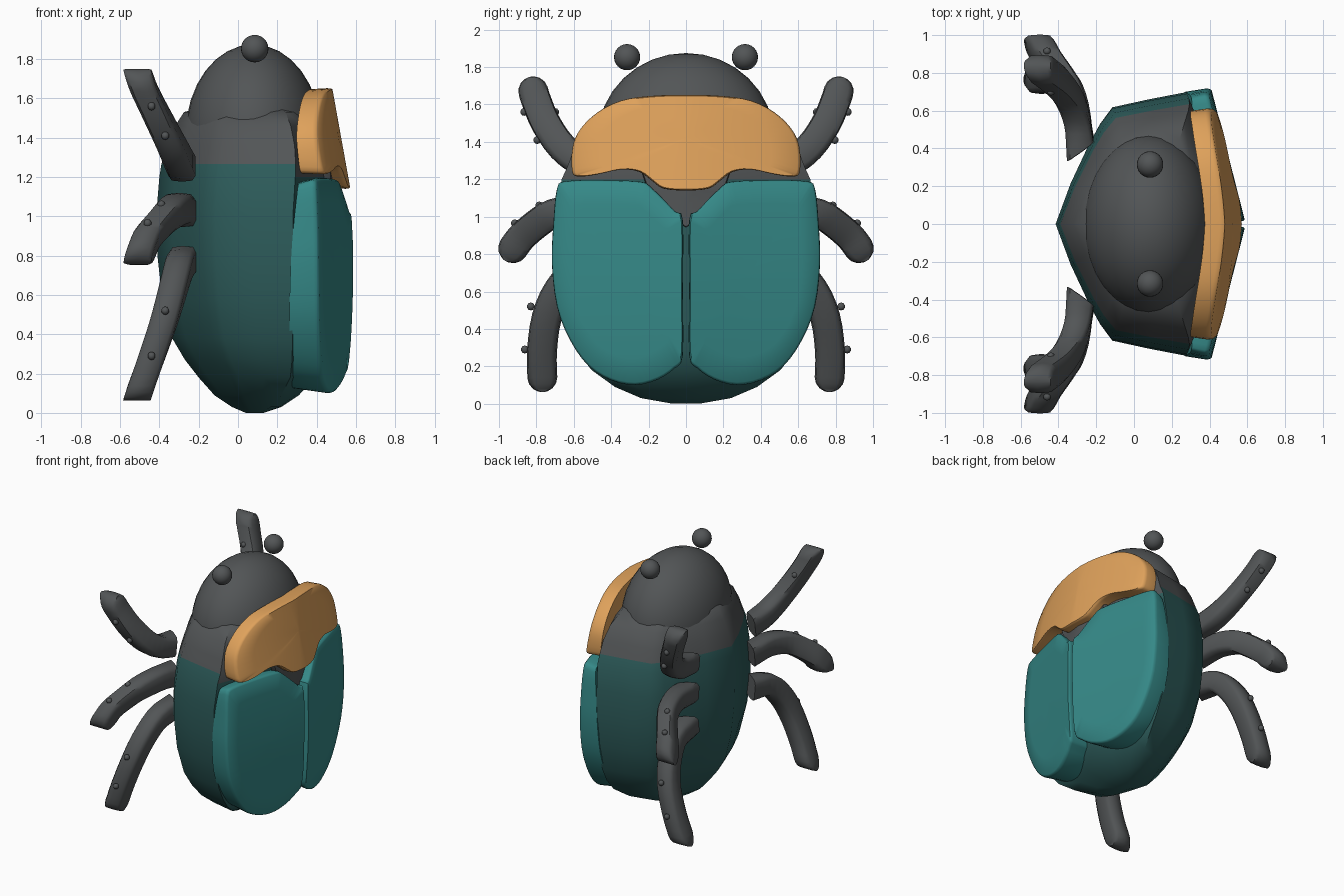
import bpy, bmesh, math
from mathutils import Vector

if "Cube" in bpy.data.objects:
    bpy.data.objects.remove(bpy.data.objects["Cube"])


def material(name, rgb):
    m = bpy.data.materials.new(name)
    m.diffuse_color = (*rgb, 1)
    m.use_nodes = True
    m.node_tree.nodes["Principled BSDF"].inputs["Base Color"].default_value = m.diffuse_color
    return m


GREY = material("charcoal", (0.085, 0.091, 0.094))
TEAL = material("teal", (0.036, 0.25, 0.245))
DARK = material("dark_teal", (0.026, 0.105, 0.102))
AMBER = material("amber", (0.74, 0.36, 0.105))


def finish(bm, name, mats, angle=40):
    bmesh.ops.recalc_face_normals(bm, faces=bm.faces)
    me = bpy.data.meshes.new(name)
    bm.to_mesh(me)
    bm.free()
    for m in mats:
        me.materials.append(m)
    ob = bpy.data.objects.new(name, me)
    bpy.context.collection.objects.link(ob)
    bpy.context.view_layer.objects.active = ob
    ob.select_set(True)
    bpy.ops.object.shade_smooth_by_angle(angle=math.radians(angle))
    ob.select_set(False)
    return ob


def loft(bm, rings):
    """Skin closed rings of equal length and cap both ends."""
    loops = [[bm.verts.new(p) for p in r] for r in rings]
    n = len(loops[0])
    for a, b in zip(loops, loops[1:]):
        for i in range(n):
            bm.faces.new((a[i], a[(i + 1) % n], b[(i + 1) % n], b[i]))
    bm.faces.new(loops[0])
    bm.faces.new(loops[-1][::-1])


def sphere(bm, centre, r, seg=24, scale=(1, 1, 1)):
    res = bmesh.ops.create_uvsphere(bm, u_segments=seg, v_segments=seg // 2, radius=r)
    for v in res["verts"]:
        v.co = Vector(c + s * k for c, s, k in zip(centre, v.co, scale))


def smooth_path(pts, steps=3, closed=False):
    """Catmull-Rom samples through the points."""
    p = [Vector(q) for q in pts]
    if closed:
        p = [p[-1]] + p + p[:2]
    else:
        p = [2 * p[0] - p[1]] + p + [2 * p[-1] - p[-2]]
    out = []
    for a, b, c, d in zip(p, p[1:], p[2:], p[3:]):
        for i in range(steps):
            t = i / steps
            out.append(0.5 * (2 * b + (c - a) * t + (2 * a - 5 * b + 4 * c - d) * t * t
                              + (3 * b - a - 3 * c + d) * t ** 3))
    return out if closed else out + [p[-2]]


def shell(name, outline, centre, outer, inner, mat, side=1, taper=0.98):
    """Curved plate: a (y, z) outline with a soft rim, domed by outer(y, z)."""
    cy, cz = centre

    def ring(k, depth):
        pts = [(cy + (y - cy) * k, cz + (z - cz) * k) for y, z in outline]
        return [(depth(y, z), side * y, z) for y, z in pts]

    rings = [ring(0.05, inner), ring(0.5, inner), ring(taper, inner),
             ring(1, lambda y, z: outer(y, z) - 0.025),
             ring(0.993, lambda y, z: outer(y, z) - 0.008)]
    rings += [ring(k, outer) for k in (0.975, 0.75, 0.5, 0.25, 0.03)]
    bm = bmesh.new()
    loft(bm, rings)
    return finish(bm, name, [mat], 50)


# Body: rings of (z, half width, x min, x max); grey above the abdomen line
levels = [(0.0, 0.07, 0.04, 0.13), (0.03, 0.24, -0.03, 0.22), (0.09, 0.38, -0.12, 0.31),
          (0.18, 0.505, -0.20, 0.39), (0.27, 0.575, -0.27, 0.42), (0.38, 0.63, -0.335, 0.44),
          (0.58, 0.68, -0.385, 0.455), (0.80, 0.698, -0.41, 0.46), (1.02, 0.69, -0.415, 0.465),
          (1.20, 0.665, -0.40, 0.475), (1.265, 0.635, -0.39, 0.475), (1.36, 0.60, -0.36, 0.46),
          (1.46, 0.54, -0.32, 0.425), (1.53, 0.45, -0.275, 0.38), (1.56, 0.34, -0.18, 0.30)]
half = [(0.09, 0.31), (0.20, 0.61), (0.265, 0.76), (0.34, 0.885), (0.56, 0.945),
        (0.79, 1.0), (0.88, 0.70), (0.96, 0.32)]
section = [(0, 0)] + half + [(1, 0)] + [(f, -g) for f, g in reversed(half)]
bm = bmesh.new()
loft(bm, [[(x0 + (x1 - x0) * f, w * g, z) for f, g in section] for z, w, x0, x1 in levels])
for f in bm.faces:
    c = f.calc_center_median()
    f.material_index = int(c.z > 1.265 or (c.z > 1.2 and c.x > 0.27))
finish(bm, "body", [DARK, GREY], 50)

# Head dome
bm = bmesh.new()
sphere(bm, (0.078, 0, 1.415), 1, 32, (0.345, 0.473, 0.46))
finish(bm, "head", [GREY])

# Wing cases
wing = [(0.017, 0.26), (0.017, 0.6), (0.017, 0.98), (0.06, 1.03), (0.19, 1.16), (0.25, 1.188),
        (0.45, 1.195), (0.64, 1.19), (0.69, 1.15), (0.71, 0.95), (0.717, 0.75), (0.69, 0.52),
        (0.62, 0.34), (0.52, 0.2), (0.4, 0.125), (0.27, 0.1), (0.15, 0.13), (0.06, 0.19)]
for side, label in ((1, "left"), (-1, "right")):
    shell(label + "_wing_case", smooth_path(wing, 3, True), (0.33, 0.68),
          lambda y, z: 0.592 - 0.255 * abs(y) - 0.1 * (z - 0.72) ** 2,
          lambda y, z: 0.262 + 0.1 * (z - 0.5) ** 2, TEAL, side, 0.955)

# Neck shield
edge = [(0.12, 1.15), (0.18, 1.19), (0.25, 1.24), (0.35, 1.252), (0.48, 1.225), (0.58, 1.215),
        (0.61, 1.25), (0.605, 1.38), (0.56, 1.475), (0.47, 1.56), (0.35, 1.62), (0.2, 1.645)]
shield = [(0, 1.14)] + edge + [(0, 1.652)] + [(-y, z) for y, z in reversed(edge)]


def shield_face(y, z):
    return 0.48 + 0.18 * (1.65 - z) - 0.05 * abs(y) - 0.25 * y * y


shell("neck_shield", smooth_path(shield, 3, True), (0, 1.42), shield_face,
      lambda y, z: shield_face(y, z) - 0.105 - 0.06 * max(0, 1.5 - z), AMBER)

# Small triangle behind the shield
shell("back_triangle", [(0, 0.94), (0.2, 1.13), (0.24, 1.25), (-0.24, 1.25), (-0.2, 1.13)],
      (0, 1.15), lambda y, z: 0.515 - 0.2 * abs(y), lambda y, z: 0.35, GREY)

# Legs: flat-sided strokes with round tips, swept forward, plus small knobs
leg_paths = {
    "upper": [(-0.285, 0.39, 1.255), (-0.30, 0.54, 1.285), (-0.34, 0.66, 1.37),
              (-0.405, 0.75, 1.50), (-0.465, 0.80, 1.62), (-0.488, 0.817, 1.672)],
    "middle": [(-0.28, 0.39, 1.025), (-0.30, 0.56, 1.04), (-0.345, 0.71, 1.015),
               (-0.40, 0.80, 0.96), (-0.46, 0.88, 0.89), (-0.487, 0.925, 0.83)],
    "lower": [(-0.28, 0.39, 0.77), (-0.30, 0.56, 0.735), (-0.335, 0.68, 0.61),
              (-0.378, 0.745, 0.46), (-0.44, 0.77, 0.28), (-0.49, 0.768, 0.14)],
}
knobs = {"upper": [(-0.37, 0.795, 1.41), (-0.44, 0.865, 1.56), (-0.44, 0.70, 1.56), (-0.36, 0.635, 1.42)],
         "middle": [(-0.39, 0.785, 1.06), (-0.46, 0.915, 0.965)],
         "lower": [(-0.37, 0.83, 0.52), (-0.44, 0.862, 0.29)]}
profile = [(-1, -0.6), (-0.75, -0.92), (0, -1), (0.75, -0.92), (1, -0.6),
           (1, 0.6), (0.75, 0.92), (0, 1), (-0.75, 0.92), (-1, 0.6)]

for name, pts in leg_paths.items():
    for side, label in ((1, "left"), (-1, "right")):
        path = smooth_path(pts)
        stations = []
        for i, p in enumerate(path):
            t = path[min(i + 1, len(path) - 1)] - path[max(i - 1, 0)]
            t.x = 0
            slant = (0.05, 0.025)[i] if i < 2 else 0  # root follows the body
            stations.append((p, t.normalized(), 0.08, slant))
        tip, t, r, _ = stations[-1]
        for a in (25, 50, 72, 86):
            s = math.sin(math.radians(a))
            stations.append((tip + t * 0.078 * s - Vector((0.025 * s, 0, 0)), t,
                             r * math.cos(math.radians(a)), 0))
        bm = bmesh.new()
        loft(bm, [[(p.x + 0.07 * u, side * (p.y - t.z * w * v + slant * u), p.z + t.y * w * v)
                   for u, v in profile] for p, t, w, slant in stations])
        for x, y, z in knobs[name]:
            sphere(bm, (x, side * y, z), 0.021, 10)
        finish(bm, f"{label}_{name}_leg", [GREY], 50)

# Eyes
for side, label in ((1, "left"), (-1, "right")):
    bm = bmesh.new()
    sphere(bm, (0.085, side * 0.315, 1.853), 0.07)
    finish(bm, label + "_eye", [GREY])
